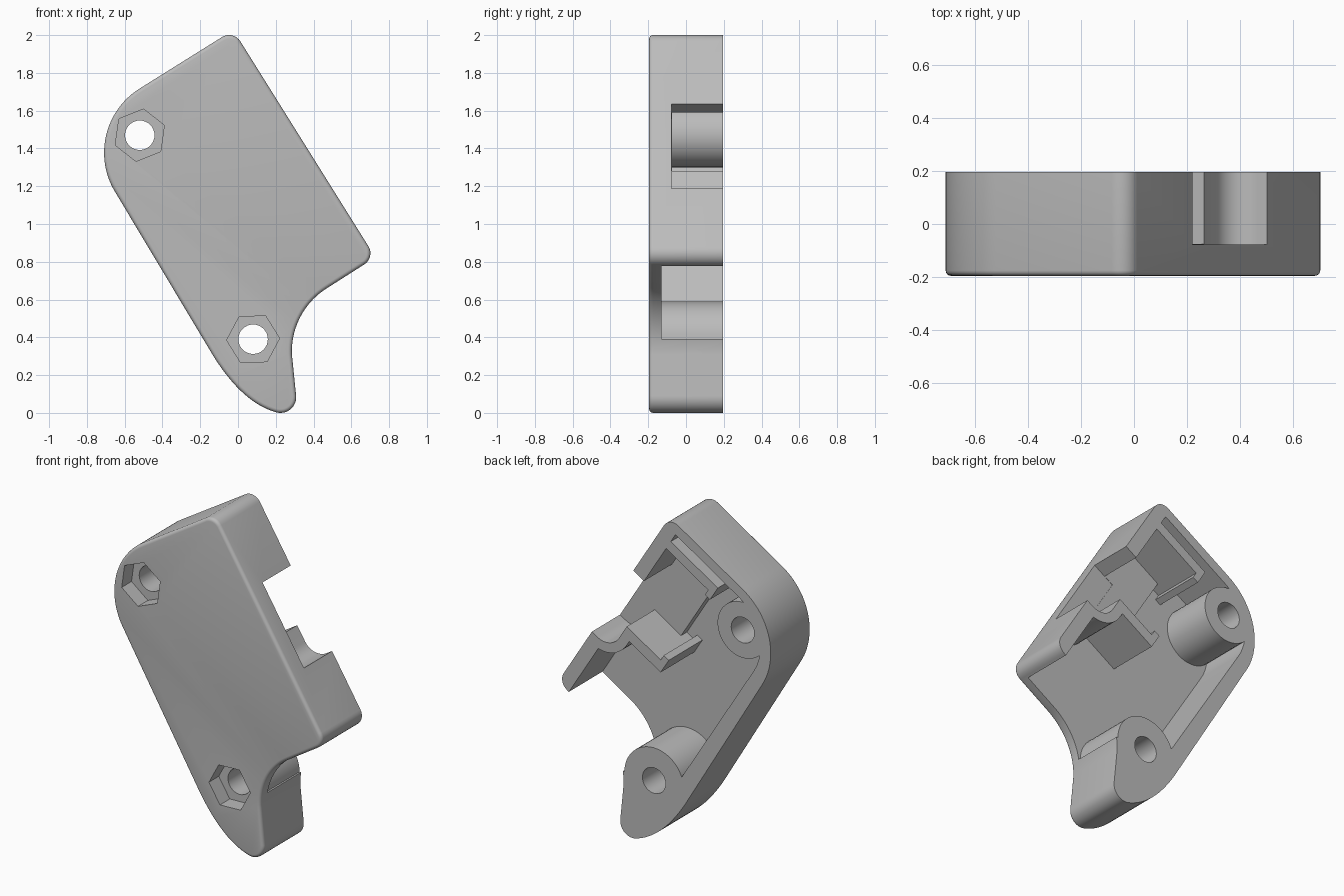
import bpy, bmesh
from math import sin, cos, radians

if "Cube" in bpy.data.objects:
    bpy.data.objects.remove(bpy.data.objects["Cube"], do_unlink=True)

BACK, FRONT, FLOOR, SHELF = 0.195, -0.195, -0.13, -0.075
OUT = 0.4  # cutters reach past the part to this depth

grey = bpy.data.materials.new("plain grey")
grey.use_nodes = True
grey.diffuse_color = (0.5, 0.5, 0.5, 1)
grey.node_tree.nodes["Principled BSDF"].inputs["Base Color"].default_value = (0.5, 0.5, 0.5, 1)


def tilt(points):
    """Tilted frame (inward from the long edge, down along it) to x, z."""
    return [(-0.025 - 0.848 * s + 0.53 * t, 2.027 - 0.53 * s - 0.848 * t) for s, t in points]


def arc(cx, cy, r, a0, a1, n=12):
    angles = [radians(a0 + (a1 - a0) * k / n) for k in range(n + 1)]
    return [(cx + r * cos(a), cy + r * sin(a)) for a in angles]


def curve(p, q, r, n=14):
    """Quadratic curve from p to r, pulled towards q."""
    return [tuple((1 - u) ** 2 * a + 2 * u * (1 - u) * b + u * u * c for a, b, c in zip(p, q, r))
            for u in (k / n for k in range(1, n + 1))]


def prism(name, points, y0, y1, round_front=0):
    bm = bmesh.new()
    face = bm.faces.new([bm.verts.new((x, y0, z)) for x, z in points])
    rim = list(face.edges)
    out = bmesh.ops.extrude_face_region(bm, geom=[face], use_keep_orig=True)
    for v in out["geom"]:
        if isinstance(v, bmesh.types.BMVert):
            v.co.y = y1
    bmesh.ops.recalc_face_normals(bm, faces=bm.faces)
    if round_front:
        bmesh.ops.bevel(bm, geom=rim, offset=round_front, segments=4, profile=0.5, affect='EDGES')
    mesh = bpy.data.meshes.new(name)
    bm.to_mesh(mesh)
    bm.free()
    mesh.materials.append(grey)
    obj = bpy.data.objects.new(name, mesh)
    bpy.context.collection.objects.link(obj)
    return obj


def cut(target, tool):
    mod = target.modifiers.new("cut", 'BOOLEAN')
    mod.operation, mod.solver, mod.object = 'DIFFERENCE', 'EXACT', tool
    bpy.ops.object.select_all(action='DESELECT')
    bpy.context.view_layer.objects.active = target
    target.select_set(True)
    bpy.ops.object.modifier_apply(modifier=mod.name)
    bpy.data.objects.remove(tool, do_unlink=True)


# Outer shape: square corners on the long edge, hollow curve, foot, big round shoulder
outline = tilt(arc(0.07, 1.35, 0.07, 180, 90, 8))
outline += arc(0.68, 0.325, 0.395, 122, 182, 18)
toe = arc(0.225, 0.083, 0.083, 5, -105, 12)
outline += toe + curve(toe[-1], (0.026, 0.051), (-0.13, 0.30))
outline += tilt(arc(0.585, 0.4, 0.4, 0, -90, 24) + arc(0.07, 0.07, 0.07, -90, -180, 8))
housing = prism("housing", outline, FRONT, BACK, 0.02)

# Cavity, open at the back and along the hollow curve
inside = [(0.085, 0.06), (0.085, 1.8), (0.9, 1.8)] + arc(0.59, 0.37, 0.31, 0, -90, 20)
cavity = prism("cavity", tilt(inside), FLOOR, OUT)

# Solid parts left standing in the cavity
bosses = [(-0.52, 1.47, 0.17, 82), (0.08, 0.39, 0.2, 2)]
for x, z, r, _ in bosses:
    cut(cavity, prism("boss", arc(x, z, r, 0, 352.5, 47), -0.5, 0.5))
cut(cavity, prism("foot", [(-1, 0.391), (1, 0.391), (1, -1), (-1, -1)], -0.5, 0.5))
upper_arm = [(0, 0.12), (0.46, 0.12), (0.46, 0.22), (0.42, 0.22), (0.42, 0.18), (0, 0.18)]
lower_arm = [(0, 0.785), (0.42, 0.785), (0.42, 0.745), (0.46, 0.745), (0.46, 0.85), (0.21, 0.85)]
lower_arm += arc(0.045, 0.885, 0.165, 0, 90, 10) + [(0, 1.05)]
cut(cavity, prism("upper_arm", tilt(upper_arm), -0.5, 0.5))
cut(cavity, prism("lower_arm", tilt(lower_arm), -0.5, 0.5))
shelf = [(0, 0.15), (0.36, 0.15), (0.36, 0.82), (0, 0.82)]
cut(cavity, prism("shelf", tilt(shelf), -0.5, SHELF))
cut(housing, cavity)

# Side opening with the round cradle
opening = [(-0.1, 0.462), (0.15, 0.462)] + arc(0.045, 0.885, 0.105, 0, 90, 12) + [(-0.1, 0.99)]
cut(housing, prism("side_opening", tilt(opening), SHELF - 0.002, OUT))

# Screw holes and hexagonal nut pockets
for x, z, _, turn in bosses:
    cut(housing, prism("screw_hole", arc(x, z, 0.078, 0, 348.75, 31), -0.5, 0.5))
    cut(housing, prism("nut_pocket", arc(x, z, 0.14, turn, turn + 300, 5), -0.5, -0.1))

bpy.ops.object.select_all(action='DESELECT')
housing.select_set(True)
bpy.context.view_layer.objects.active = housing
bpy.ops.object.shade_smooth_by_angle(angle=radians(30))
